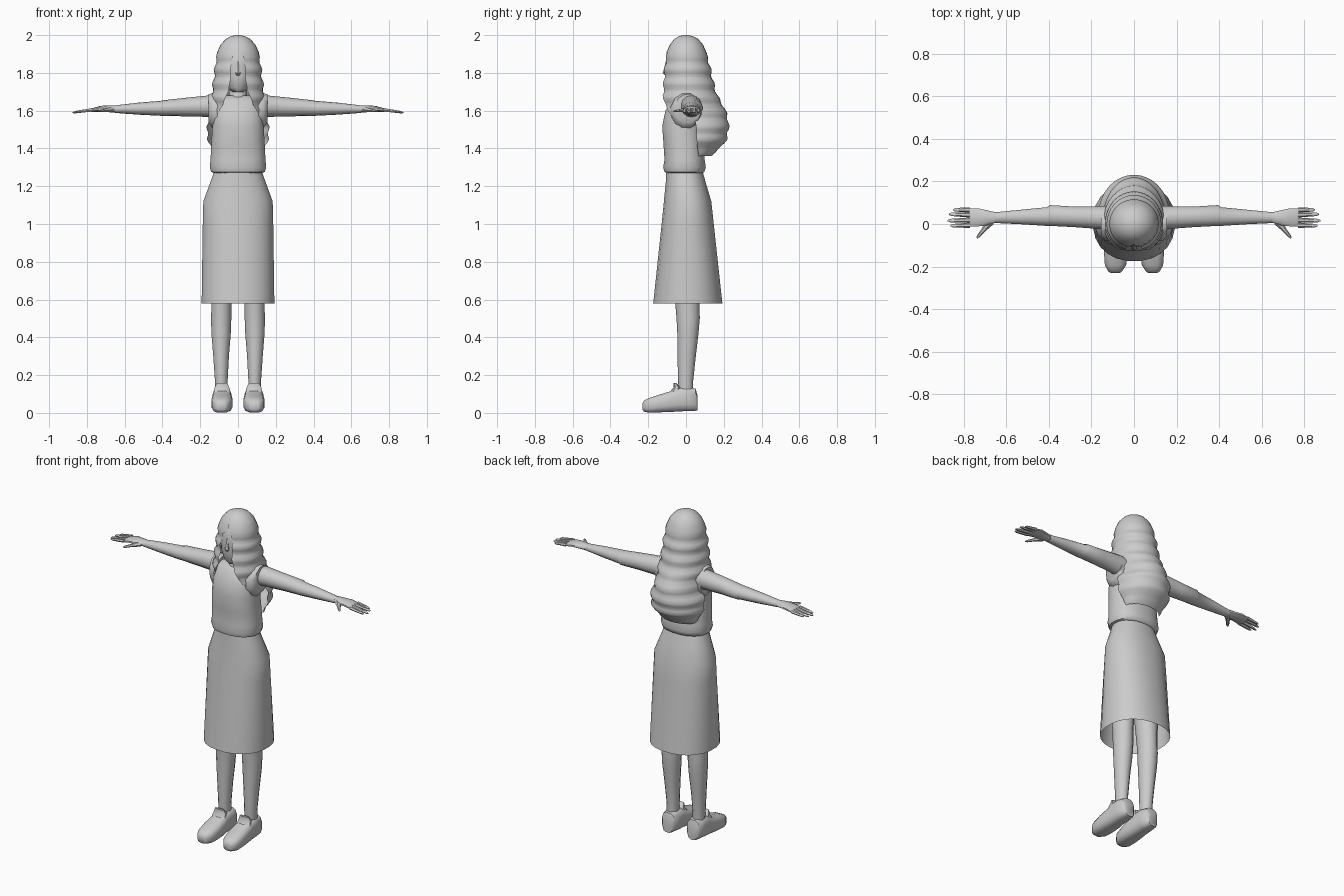
import bpy, bmesh, math
from mathutils import Vector

grey = bpy.data.materials.new("plain grey")
grey.diffuse_color = (0.6, 0.6, 0.6, 1)


def finish(name, bm, angle=50):
    bmesh.ops.recalc_face_normals(bm, faces=bm.faces)
    me = bpy.data.meshes.new(name)
    bm.to_mesh(me)
    bm.free()
    ob = bpy.data.objects.new(name, me)
    bpy.context.collection.objects.link(ob)
    me.materials.append(grey)
    bpy.ops.object.select_all(action='DESELECT')
    ob.select_set(True)
    bpy.context.view_layer.objects.active = ob
    bpy.ops.object.shade_smooth_by_angle(angle=math.radians(angle))
    return ob


def loft(name, rings, closed=True, caps=(True, True), angle=50):
    bm = bmesh.new()
    rows = [[bm.verts.new(p) for p in r] for r in rings]
    n = len(rows[0])
    for a, b in zip(rows, rows[1:]):
        for i in range(n if closed else n - 1):
            j = (i + 1) % n
            bm.faces.new((a[i], a[j], b[j], b[i]))
    for cap, row in zip(caps, (rows[0], rows[-1])):
        if cap:
            bm.faces.new(row)
    return finish(name, bm, angle)


def oval(axis, at, lo, hi, sides, power=1.0):
    """Oval ring across an axis, spanning lo..hi in the two other axes."""
    pts = []
    for i in range(sides):
        t = 2 * math.pi * (i + 0.5) / sides
        uv = []
        for k, s in enumerate((math.cos(t), math.sin(t))):
            s = math.copysign(abs(s) ** power, s)
            uv.append((lo[k] + hi[k]) / 2 + s * (hi[k] - lo[k]) / 2)
        uv.insert("xyz".index(axis), at)
        pts.append(uv)
    return pts


def body(name, rows, sides=20, caps=(True, True), power=1.0):
    """Upright part from rows of z, half width, front y, back y."""
    return loft(name, [oval("z", z, (-w, f), (w, b), sides, power) for z, w, f, b in rows], caps=caps)


def flip(rings, s):
    return [[(s * p[0], p[1], p[2]) for p in r] for r in rings]


# Skirt, open at the hem
body("skirt", [(1.275, .128, -.105, .09), (1.22, .148, -.108, .105), (1.12, .185, -.118, .135),
               (1.0, .188, -.13, .148), (.58, .194, -.175, .194)], 24, (True, False), .9)

# Blouse with gathered hem, and neckline
body("blouse", [(1.27, .125, -.10, .09), (1.275, .143, -.115, .098), (1.30, .151, -.122, .106),
                (1.34, .147, -.115, .10), (1.42, .143, -.12, .095), (1.52, .137, -.127, .09),
                (1.60, .135, -.11, .085), (1.655, .13, -.075, .08), (1.68, .08, -.05, .065)], 20, power=.85)
body("neck", [(1.62, .06, -.085, .06), (1.67, .05, -.06, .055), (1.76, .045, -.05, .05)], 12)

# Head and nose
body("head", [(1.70, .03, -.085, .0), (1.72, .055, -.10, .04), (1.77, .08, -.108, .07),
              (1.84, .095, -.108, .09), (1.91, .09, -.10, .09), (1.96, .05, -.06, .05)], 16)
body("nose", [(1.785, .008, -.11, -.09), (1.80, .017, -.124, -.09), (1.82, .011, -.117, -.09),
              (1.86, .006, -.108, -.09)], 6)

# Wavy hair: an open sheet, parted at the face, hanging down the back.
# z, half width, centre y, front depth, back depth, opening half angle
keys = [(2.0, .012, 0, .012, .012, 0), (1.995, .035, 0, .035, .035, 0), (1.98, .064, 0, .062, .064, 0),
        (1.95, .092, 0, .085, .09, 0), (1.91, .11, 0, .103, .108, 1), (1.885, .116, 0, .11, .116, 15),
        (1.82, .123, 0, .118, .13, 18), (1.75, .131, 0, .124, .145, 18), (1.68, .14, .005, .138, .16, 25),
        (1.63, .142, .01, .148, .185, 36), (1.585, .143, .02, .15, .195, 46), (1.555, .152, .03, .1, .193, 95),
        (1.50, .165, .05, .1, .176, 92), (1.45, .16, .05, .1, .166, 92), (1.41, .145, .055, .1, .135, 92),
        (1.36, .11, .06, .1, .07, 95)]
rings = []
for k0, k1 in zip(keys, keys[1:]):
    steps = max(1, round((k0[0] - k1[0]) / .018))
    for s in range(steps + (k1 is keys[-1])):
        z, w, yc, f, b, a0 = [p + (q - p) * s / steps for p, q in zip(k0, k1)]
        wave = .006 * math.sin(2 * math.pi * z / .075) * (z < 1.88)
        row = []
        for i in range(29):
            a = math.radians(a0 + (360 - 2 * a0) * i / 28)
            d = f if math.cos(a) > 0 else b
            row.append(((w + wave) * math.sin(a), yc - (d + wave) * math.cos(a), z))
        rings.append(row)
loft("hair", rings, closed=False, caps=(True, False), angle=60)

for side, s in (("left", 1), ("right", -1)):
    # Arm with sleeve cap at the shoulder: x, y range, z range
    arm = [(.11, -.04, .085, 1.55, 1.685), (.16, -.025, .085, 1.567, 1.68), (.28, -.016, .083, 1.57, 1.668),
           (.395, -.01, .09, 1.572, 1.655), (.41, -.01, .08, 1.573, 1.652), (.53, -.002, .068, 1.579, 1.642),
           (.65, .004, .056, 1.588, 1.628)]
    loft(side + "_arm", flip([oval("x", x, (a, c), (b, d), 14) for x, a, b, c, d in arm], s))
    sleeve = [(.10, -.085, .085, 1.5, 1.69), (.135, -.08, .083, 1.505, 1.695), (.155, -.06, .085, 1.535, 1.69)]
    loft(side + "_sleeve", flip([oval("x", x, (a, c), (b, d), 12) for x, a, b, c, d in sleeve], s))

    # Hand, fingers and thumb
    hand = [(.645, .006, .055, 1.59, 1.628), (.69, -.008, .066, 1.592, 1.628), (.73, -.013, .075, 1.594, 1.625),
            (.775, -.015, .076, 1.592, 1.612)]
    loft(side + "_hand", flip([oval("x", x, (a, c), (b, d), 10) for x, a, b, c, d in hand], s))
    fingers = [((.77, .066, 1.604), (.85, .067, 1.594)), ((.77, .043, 1.605), (.87, .046, 1.592)),
               ((.77, .018, 1.605), (.877, .016, 1.589)), ((.77, -.006, 1.604), (.862, -.008, 1.592)),
               ((.675, .012, 1.606), (.738, -.066, 1.597))]
    for i, (p, q) in enumerate(fingers):
        p, q = Vector(p), Vector(q)
        across = (q - p).cross(Vector((0, 0, 1))).normalized()
        fr = []
        for t, r in ((0, .0125 if i < 4 else .02), (.55, .010), (.88, .008), (1, .003)):
            c = p.lerp(q, t)
            fr.append([c + across * r * math.cos(k * math.pi / 3) + Vector((0, 0, .8 * r * math.sin(k * math.pi / 3)))
                       for k in range(6)])
        loft(side + ("_thumb" if i == 4 else "_finger_%d" % (i + 1)), flip(fr, s))

    # Leg: z, x range, y range
    leg = [(.10, .055, .122, -.038, .038), (.17, .054, .123, -.042, .038), (.30, .047, .132, -.045, .052),
           (.42, .037, .142, -.046, .066), (.50, .034, .144, -.05, .073), (.56, .034, .142, -.055, .072),
           (.75, .02, .15, -.07, .075)]
    loft(side + "_leg", flip([oval("z", z, (a, c), (b, d), 14) for z, a, b, c, d in leg], s))

    # Shoe, lofted from heel to toe: y, x range, z range
    shoe = [(.062, .055, .115, .012, .09), (.05, .042, .128, .01, .13), (.0, .034, .135, .008, .138),
            (-.045, .034, .136, .006, .135), (-.075, .03, .138, .004, .118), (-.14, .028, .142, .002, .098),
            (-.195, .036, .138, .0, .08), (-.222, .055, .122, .006, .066), (-.23, .066, .11, .015, .05)]
    loft(side + "_shoe", flip([oval("y", y, (a, c), (b, d), 12, .65) for y, a, b, c, d in shoe], s))
    # Raised tongue over the instep
    tongue = [(.11, .04, .13, -.085, -.03), (.135, .045, .125, -.066, -.03), (.157, .055, .115, -.066, -.05)]
    loft(side + "_shoe_tongue", flip([oval("z", z, (a, c), (b, d), 10, .7) for z, a, b, c, d in tongue], s))
